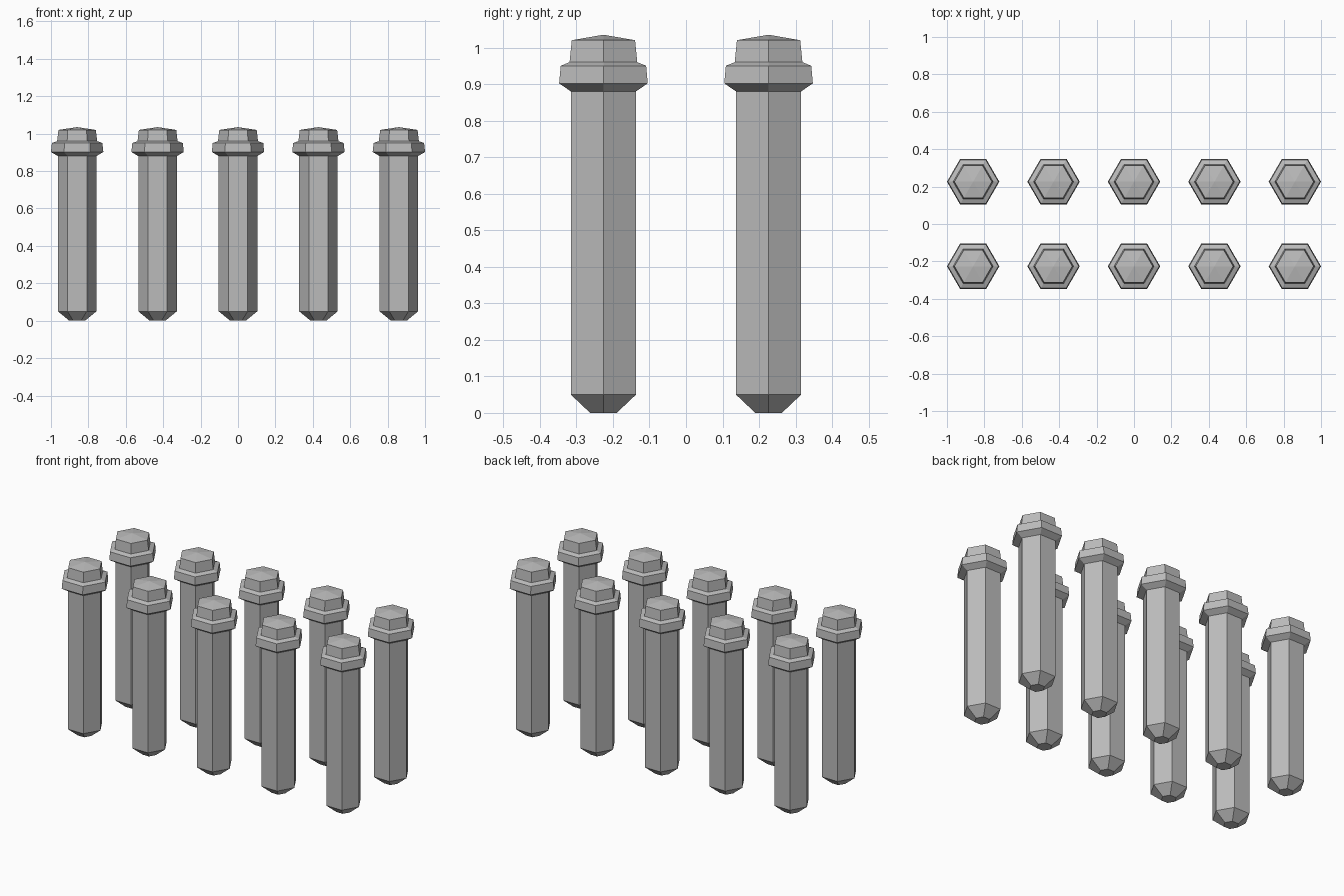
import bpy, bmesh, math

cube = bpy.data.objects.get("Cube")
if cube:
    bpy.data.objects.remove(cube, do_unlink=True)

# Plain steel grey for every bolt
steel = bpy.data.materials.new("steel_grey")
steel.use_nodes = True
colour = (0.5, 0.5, 0.5, 1)
steel.diffuse_color = colour
steel.node_tree.nodes["Principled BSDF"].inputs["Base Color"].default_value = colour

# Height and corner radius of each hexagonal section: tip, shaft, flange, head
PROFILE = [(0, 0.042), (0.05, 0.103), (0.88, 0.103), (0.902, 0.14),
           (0.95, 0.135), (0.96, 0.107), (1.02, 0.1)]
APEX = 1.035
SIDES = 6


def hex_bolt_mesh():
    bm = bmesh.new()
    rings = []
    for z, r in PROFILE:
        angles = [math.tau * i / SIDES for i in range(SIDES)]
        rings.append([bm.verts.new((r * math.cos(a), r * math.sin(a), z)) for a in angles])
    # Side walls between neighbouring sections
    for low, high in zip(rings, rings[1:]):
        for i in range(SIDES):
            j = (i + 1) % SIDES
            bm.faces.new((low[i], low[j], high[j], high[i]))
    # Flat tip and shallow pyramid on the head
    bm.faces.new(rings[0][::-1])
    apex = bm.verts.new((0, 0, APEX))
    for i in range(SIDES):
        bm.faces.new((rings[-1][i], rings[-1][(i + 1) % SIDES], apex))
    mesh = bpy.data.meshes.new("hex_bolt")
    bm.to_mesh(mesh)
    bm.free()
    mesh.materials.append(steel)
    return mesh


# Two rows of five bolts
mesh = hex_bolt_mesh()
for row, y in (("front", -0.226), ("back", 0.226)):
    for column in range(5):
        bolt = bpy.data.objects.new(f"{row}_bolt_{column + 1}", mesh)
        bolt.location = ((column - 2) * 0.43, y, 0)
        bpy.context.collection.objects.link(bolt)
